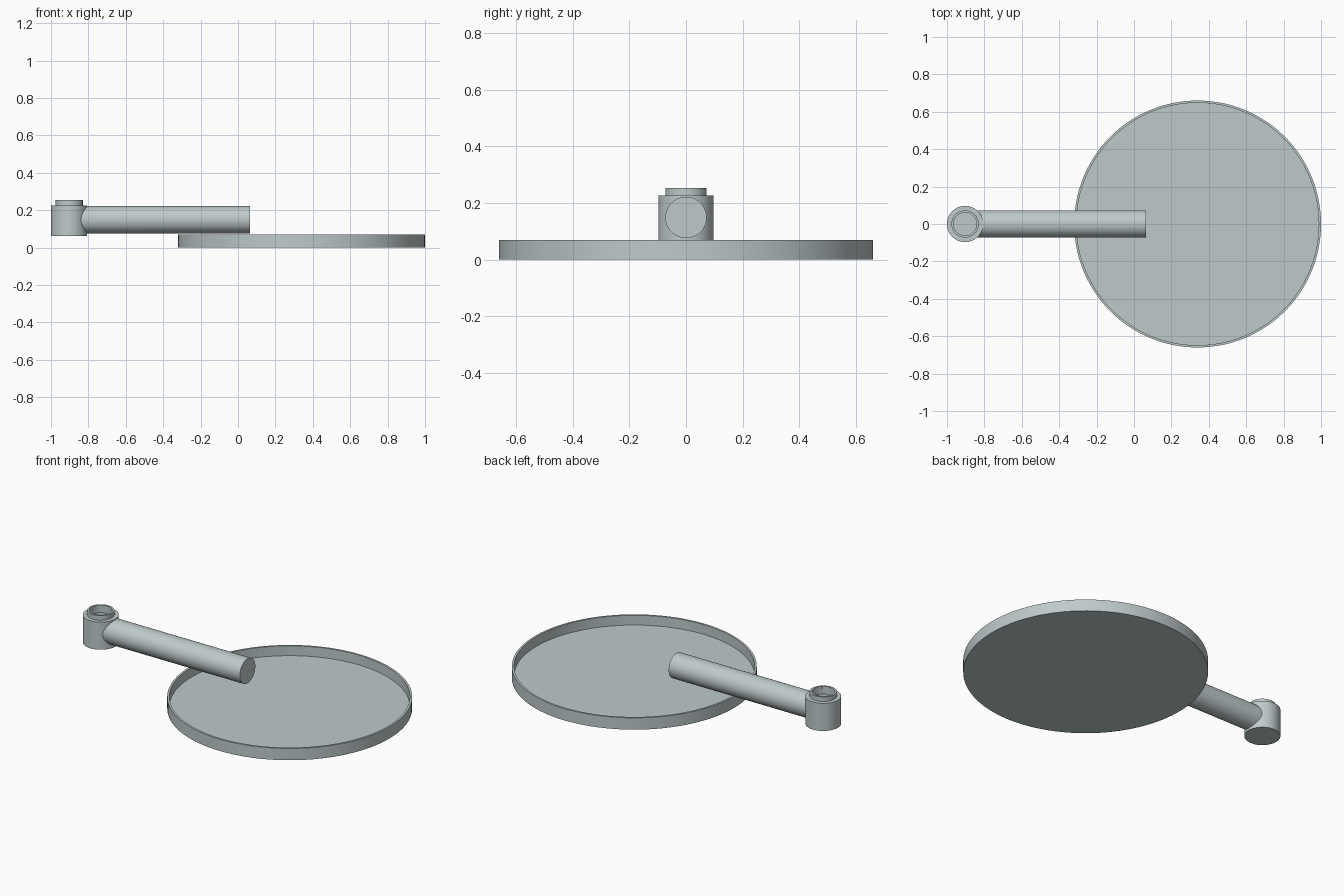
import bpy
import bmesh
import math
from mathutils import Matrix

cube = bpy.data.objects.get("Cube")
if cube:
    bpy.data.objects.remove(cube, do_unlink=True)

COLOUR = (0.52, 0.59, 0.60, 1.0)
metal = bpy.data.materials.new("pale blue grey")
metal.use_nodes = True
metal.diffuse_color = COLOUR
metal.node_tree.nodes["Principled BSDF"].inputs["Base Color"].default_value = COLOUR


def lathe(name, profile, matrix, steps=96):
    """Turn a (radius, height) profile that starts and ends on the axis."""
    bm = bmesh.new()
    verts = [bm.verts.new((r, 0, h)) for r, h in profile]
    edges = [bm.edges.new(pair) for pair in zip(verts, verts[1:])]
    bmesh.ops.spin(bm, geom=verts + edges, cent=(0, 0, 0), axis=(0, 0, 1),
                   angle=math.tau, steps=steps, use_duplicate=False)
    bmesh.ops.remove_doubles(bm, verts=bm.verts, dist=0.0001)
    bmesh.ops.recalc_face_normals(bm, faces=bm.faces)
    bm.transform(matrix)
    mesh = bpy.data.meshes.new(name)
    bm.to_mesh(mesh)
    bm.free()
    mesh.materials.append(metal)
    obj = bpy.data.objects.new(name, mesh)
    bpy.context.collection.objects.link(obj)
    return obj


def activate(obj):
    bpy.ops.object.select_all(action='DESELECT')
    obj.select_set(True)
    bpy.context.view_layer.objects.active = obj


def combine(target, tool, operation):
    """Apply a boolean and discard the tool."""
    activate(target)
    mod = target.modifiers.new(operation.lower(), 'BOOLEAN')
    mod.operation = operation
    mod.solver = 'EXACT'
    mod.object = tool
    tool.hide_render = True
    bpy.ops.object.modifier_apply(modifier=mod.name)
    bpy.data.objects.remove(tool, do_unlink=True)


# Shallow round tray with a thin upright rim
RADIUS, WALL, RIM = 0.66, 0.012, 0.07
tray = lathe("tray", [(0, 0), (RADIUS, 0), (RADIUS, RIM), (RADIUS - WALL, RIM),
                      (RADIUS - WALL, WALL), (0, WALL)],
             Matrix.Translation((0.34, 0, 0)), 128)

# Upright hub with a stepped collar
HUB_X = -0.903
at_hub = Matrix.Translation((HUB_X, 0, 0))
hub = lathe("hub_and_pipe", [(0, 0.062), (0.097, 0.062), (0.097, 0.226),
                             (0.073, 0.226), (0.073, 0.253), (0, 0.253)], at_hub)

# Horizontal pipe, joined to the hub
START, END = -0.86, 0.063
along_x = Matrix.Translation((START, 0, 0.149)) @ Matrix.Rotation(math.pi / 2, 4, 'Y')
LENGTH = END - START
pipe = lathe("pipe", [(0, 0), (0.073, 0), (0.073, LENGTH), (0, LENGTH)], along_x)
combine(hub, pipe, 'UNION')

# Hollow the hub through its collar, then bore the pipe
cavity = lathe("hub_cavity", [(0, 0.075), (0.085, 0.075), (0.085, 0.207),
                              (0.062, 0.207), (0.062, 0.30), (0, 0.30)], at_hub)
combine(hub, cavity, 'DIFFERENCE')
bore = lathe("pipe_bore", [(0, 0), (0.062, 0), (0.062, LENGTH + 0.1),
                           (0, LENGTH + 0.1)], along_x)
combine(hub, bore, 'DIFFERENCE')

for obj in (tray, hub):
    activate(obj)
    bpy.ops.object.shade_smooth_by_angle(angle=math.radians(30))
